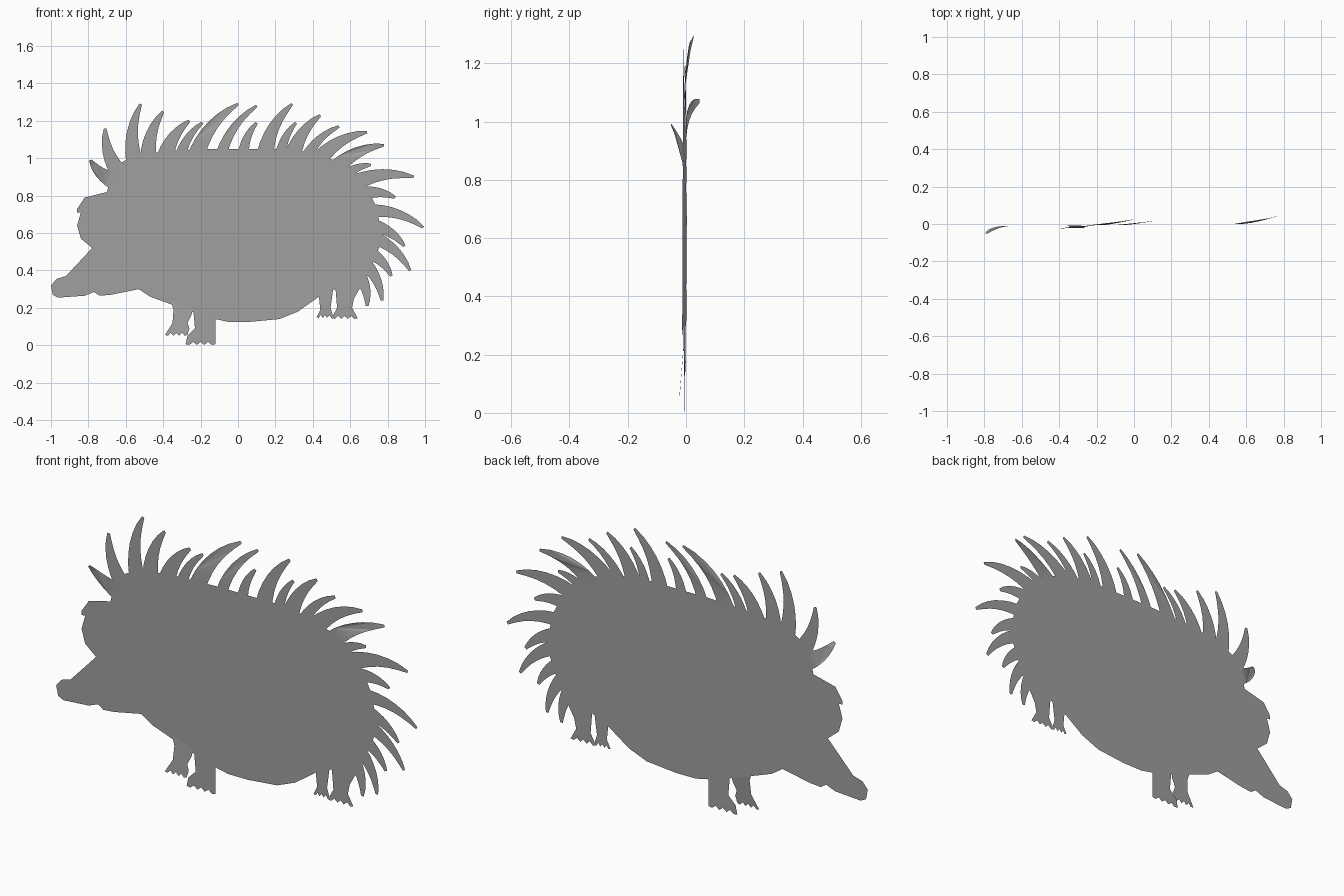
import bpy
import bmesh
from mathutils import Vector

default_cube = bpy.data.objects.get("Cube")
if default_cube:
    bpy.data.objects.remove(default_cube, do_unlink=True)

grey = bpy.data.materials.new("plain grey")
grey.use_nodes = True
grey_value = (0.35, 0.35, 0.35, 1)
grey.diffuse_color = grey_value
grey.node_tree.nodes["Principled BSDF"].inputs["Base Color"].default_value = grey_value


def sheet_depth(x):
    """Gentle slant of the thin sheet along its length."""
    return -0.005 + 0.008 * x


def make_sheet(name, outline, lean=None):
    """Fill an outline of (x, z) points as a single thin sheet facing the front."""
    mesh = bpy.data.meshes.new(name)
    bm = bmesh.new()
    lean = lean or [0] * len(outline)
    corners = [bm.verts.new((x, sheet_depth(x) + offset, z))
               for (x, z), offset in zip(outline, lean)]
    face = bm.faces.new(corners)
    face.normal_update()
    if face.normal.y > 0:
        face.normal_flip()
    bmesh.ops.triangulate(bm, faces=bm.faces[:], ngon_method='EAR_CLIP')
    bm.to_mesh(mesh)
    bm.free()
    mesh.materials.append(grey)
    sheet = bpy.data.objects.new(name, mesh)
    bpy.context.scene.collection.objects.link(sheet)
    return sheet


def make_spine(name, base, tip, width, lean=0):
    """Curved, tapering spine that bows to the left of its own direction."""
    base, tip = Vector(base), Vector(tip)
    along = tip - base
    side = Vector((-along.y, along.x)).normalized()
    root = base - along.normalized() * 0.03
    bend = (root + tip) / 2 + side * along.length * 0.2
    left, right, offsets = [], [], []
    steps = 6
    for step in range(steps + 1):
        t = step / steps
        centre = root * (1 - t) ** 2 + bend * 2 * t * (1 - t) + tip * t * t
        tangent = ((bend - root) * (1 - t) + (tip - bend) * t).normalized()
        across = Vector((-tangent.y, tangent.x))
        half = width / 2 * (1 - t) ** 0.8 + 0.007 * t
        left.append(tuple(centre + across * half))
        right.append(tuple(centre - across * half))
        offsets.append(lean * t * t)
    make_sheet(name, left + right[::-1], offsets + offsets[::-1])


def make_leg(name, front_edge, back_edge, lean=0):
    """Leg and foot; small scallops along the sole form the toes."""
    start, end = Vector(front_edge[-1]), Vector(back_edge[-1])
    sole = []
    scallops = 8
    for step in range(1, scallops):
        point = start.lerp(end, step / scallops)
        point.y += 0.012 if step % 2 == 0 else -0.004
        sole.append(tuple(point))
    outline = front_edge + sole + back_edge[::-1]
    top = max(z for x, z in outline)
    bottom = min(z for x, z in outline)
    offsets = [lean * (top - z) / (top - bottom) for x, z in outline]
    make_sheet(name, outline, offsets)


# Body parts: snout and brow, then belly, rump and back
snout_and_brow = [
    (-0.7, 0.82), (-0.82, 0.79), (-0.86, 0.73), (-0.86, 0.71), (-0.84, 0.71),
    (-0.86, 0.64), (-0.84, 0.57), (-0.78, 0.52), (-0.92, 0.37), (-0.97, 0.355),
    (-1, 0.32), (-0.99, 0.27), (-0.96, 0.255), (-0.82, 0.265), (-0.77, 0.285),
    (-0.74, 0.265), (-0.68, 0.27), (-0.53, 0.3),
]
belly = [
    (-0.47, 0.26), (-0.36, 0.22), (-0.25, 0.18), (-0.12, 0.14), (-0.05, 0.125),
    (0.06, 0.125), (0.22, 0.14), (0.32, 0.18), (0.44, 0.265), (0.52, 0.3),
]
rump_and_back = [
    (0.64, 0.29), (0.69, 0.37), (0.73, 0.46), (0.76, 0.54), (0.76, 0.64),
    (0.74, 0.74), (0.7, 0.82), (0.59, 0.93), (0.51, 0.99), (0.4, 1.03),
    (0.24, 1.05), (-0.12, 1.05), (-0.4, 1.04), (-0.6, 0.99), (-0.67, 0.95),
]
make_sheet("body", snout_and_brow + belly + rump_and_back)

# Legs
make_leg("right_front_leg",
         [(-0.36, 0.24), (-0.345, 0.19), (-0.35, 0.12), (-0.39, 0.055)],
         [(-0.24, 0.2), (-0.25, 0.16), (-0.27, 0.12), (-0.26, 0.09), (-0.27, 0.055)],
         lean=-0.015)
make_leg("left_front_leg",
         [(-0.24, 0.2), (-0.23, 0.09), (-0.27, 0.05), (-0.28, 0.006)],
         [(-0.12, 0.2), (-0.12, 0.08), (-0.12, 0.006)])
make_leg("right_hind_leg",
         [(0.43, 0.29), (0.44, 0.19), (0.42, 0.15)],
         [(0.51, 0.31), (0.495, 0.2), (0.51, 0.15)])
make_leg("left_hind_leg",
         [(0.52, 0.32), (0.53, 0.2), (0.5, 0.145)],
         [(0.66, 0.32), (0.62, 0.25), (0.61, 0.2), (0.64, 0.145)])

# Spines, each as base, tip and optional lean out of the sheet
crown_spines = [
    ((-0.69, 0.9), (-0.79, 0.99), -0.04), ((-0.65, 0.96), (-0.71, 1.16)),
    ((-0.55, 1.01), (-0.52, 1.29)), ((-0.47, 1.03), (-0.4, 1.25)),
    ((-0.37, 1.04), (-0.26, 1.2)), ((-0.2, 1.05), (0, 1.29), 0.03),
    ((0.16, 1.05), (0.29, 1.29)), ((0.31, 1.04), (0.44, 1.23)),
    ((0.46, 1.01), (0.69, 1.14)), ((0.55, 0.96), (0.78, 1.07), 0.045),
    ((0.65, 0.87), (0.94, 0.9)),
]
rump_spines = [
    ((0.71, 0.81), (0.84, 0.79)), ((0.75, 0.71), (0.99, 0.63)),
    ((0.76, 0.62), (0.89, 0.53)), ((0.76, 0.55), (0.92, 0.4)),
    ((0.73, 0.47), (0.82, 0.37)), ((0.7, 0.4), (0.77, 0.24)),
    ((0.66, 0.34), (0.69, 0.21)),
]
slim_spines = [
    ((-0.29, 1.04), (-0.19, 1.19)), ((-0.07, 1.05), (0.1, 1.28), 0.02),
    ((0.04, 1.05), (0.1, 1.19)), ((0.24, 1.04), (0.31, 1.19)),
    ((0.39, 1.03), (0.54, 1.17)), ((0.6, 0.92), (0.71, 0.965)),
]
for group, spines, width in (("crown_spine", crown_spines, 0.09),
                             ("rump_spine", rump_spines, 0.07),
                             ("slim_spine", slim_spines, 0.06)):
    for number, (base, tip, *lean) in enumerate(spines, start=1):
        make_spine(f"{group}_{number}", base, tip, width, *lean)
